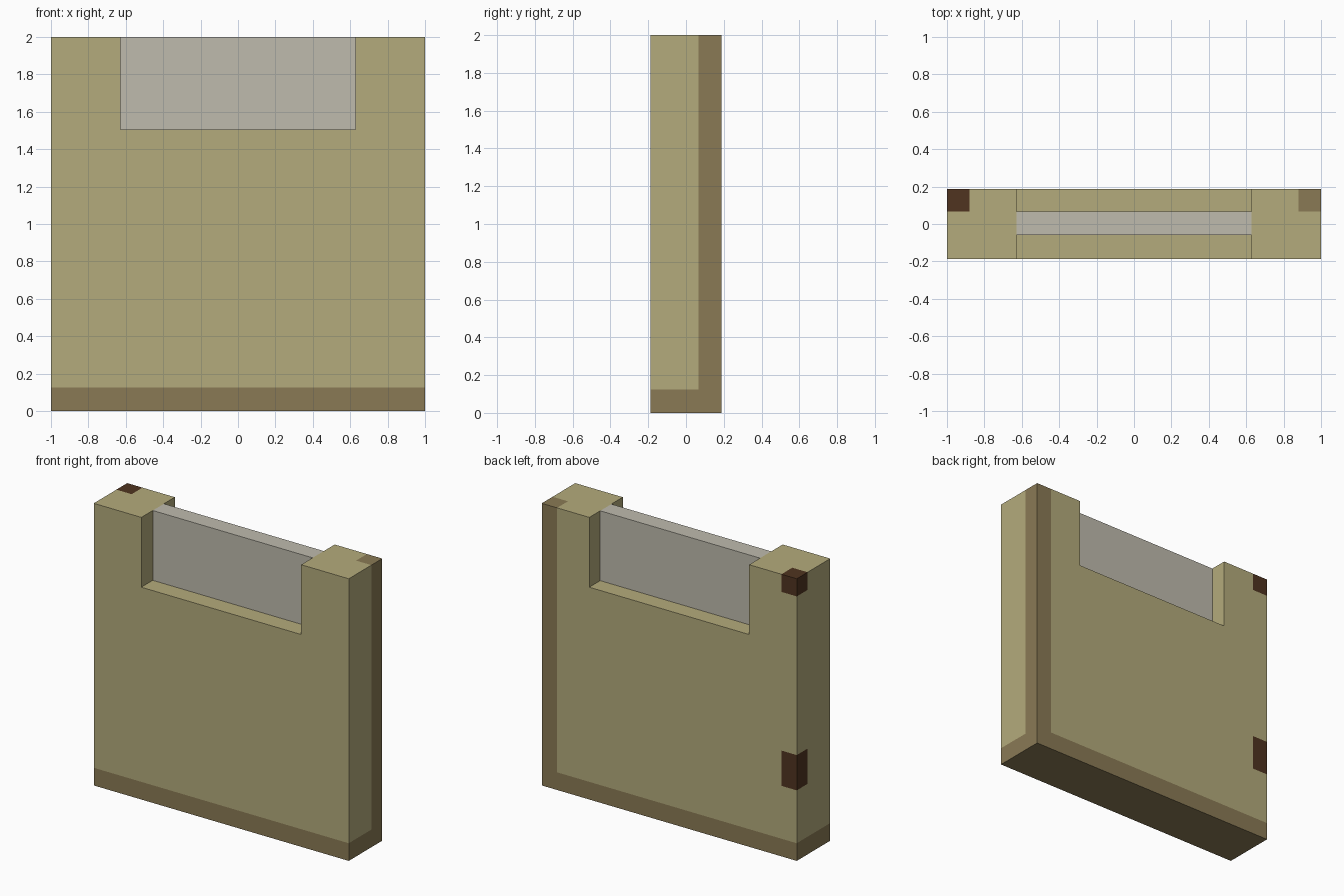
import bpy, bmesh

if "Cube" in bpy.data.objects:
    bpy.data.objects.remove(bpy.data.objects["Cube"])


def linear(c):
    c /= 255
    return c / 12.92 if c <= 0.04045 else ((c + 0.055) / 1.055) ** 2.4


def material(name, *rgb):
    mat = bpy.data.materials.new(name)
    mat.use_nodes = True
    col = (*[linear(c) for c in rgb], 1)
    mat.diffuse_color = col
    mat.node_tree.nodes["Principled BSDF"].inputs["Base Color"].default_value = col
    return mat


khaki = material("khaki", 180, 171, 124)
brown = material("worn brown", 138, 122, 85)
dark = material("dark hinge brown", 80, 52, 32)
grey = material("pale grey", 191, 187, 174)


def finish(bm, name, mats):
    bmesh.ops.recalc_face_normals(bm, faces=bm.faces[:])
    mesh = bpy.data.meshes.new(name)
    bm.to_mesh(mesh)
    bm.free()
    for m in mats:
        mesh.materials.append(m)
    obj = bpy.data.objects.new(name, mesh)
    bpy.context.collection.objects.link(obj)
    return obj


DEPTH, NOTCH, SILL, EDGE = 0.1875, 0.627, 1.505, 0.88

# Door slab: front grid without the window notch, extruded to the back
xs = [-1, -EDGE, -NOTCH, NOTCH, EDGE, 1]
zs = [0, 0.125, 0.5, 0.75, SILL, 1.875, 2]
bm = bmesh.new()
grid = [[bm.verts.new((x, -DEPTH, z)) for z in zs] for x in xs]
for i in range(len(xs) - 1):
    for j in range(len(zs) - 1):
        if xs[i] == -NOTCH and zs[j] >= SILL:
            continue
        bm.faces.new((grid[i][j], grid[i + 1][j], grid[i + 1][j + 1], grid[i][j + 1]))
bmesh.ops.delete(bm, geom=[v for v in bm.verts if not v.link_faces], context='VERTS')
ext = bmesh.ops.extrude_face_region(bm, geom=bm.faces[:], use_keep_orig=True)
back = [g for g in ext["geom"] if isinstance(g, bmesh.types.BMVert)]
bmesh.ops.translate(bm, verts=back, vec=(0, 2 * DEPTH, 0))
bmesh.ops.bisect_plane(bm, geom=bm.verts[:] + bm.edges[:] + bm.faces[:],
                       plane_co=(0, 0.066, 0), plane_no=(0, 1, 0))

# Colours: hinges on one back corner, worn strip on the other and along the base
for f in bm.faces:
    x, y, z = f.calc_center_median()
    rear = y > 0.066
    if rear and x < -EDGE and (z > 1.875 or 0.5 < z < 0.75):
        f.material_index = 2
    elif z < 0.125 or (rear and x > EDGE):
        f.material_index = 1
finish(bm, "door_slab", [khaki, brown, dark])

# Window pane set in the middle of the notch
bm = bmesh.new()
bmesh.ops.create_cube(bm, size=1)
bmesh.ops.scale(bm, verts=bm.verts[:], vec=(2 * NOTCH, 0.125, 2 - SILL))
bmesh.ops.translate(bm, verts=bm.verts[:], vec=(0, 0.003, (2 + SILL) / 2))
finish(bm, "window_pane", [grey])
